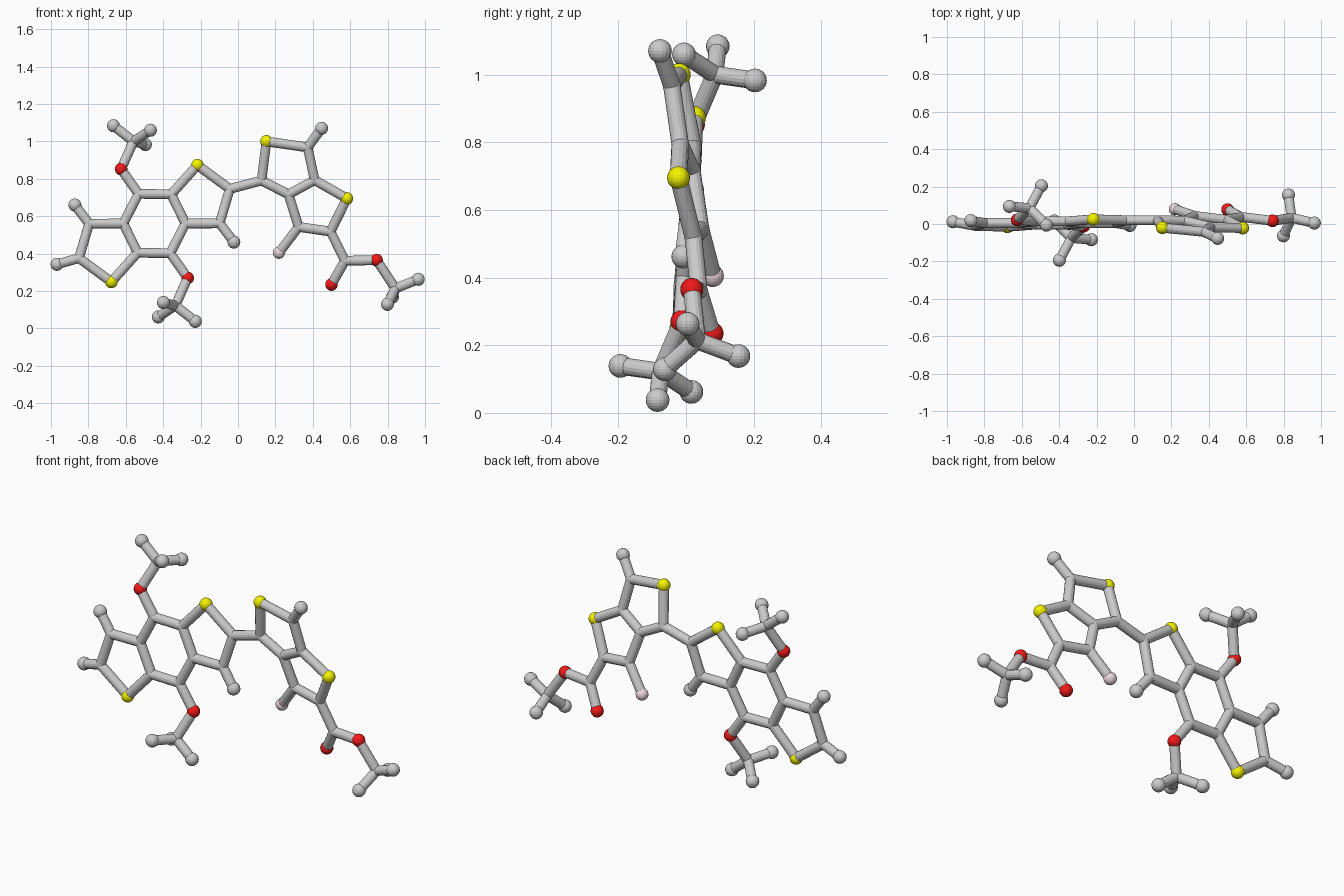
import bpy, bmesh
from mathutils import Vector, Matrix

if "Cube" in bpy.data.objects:
    bpy.data.objects.remove(bpy.data.objects["Cube"])

BOND_R, BALL_R = 0.026, 0.035

# Half of the fused three-ring core; the other half is its point reflection
half = {
    "S": (-.217, .025, .873), "Ca": (-.044, .02, .746), "Cb": (-.098, .005, .562),
    "Cc": (-.357, .014, .717), "Cd": (-.281, .005, .561), "Ce": (-.532, .014, .720),
    "Hb": (-.022, -.008, .462), "O": (-.625, .022, .852), "M": (-.559, .085, 1.0),
    "H1": (-.666, .094, 1.084), "H2": (-.468, -.006, 1.060), "H3": (-.495, .204, .983),
}
half_bonds = "S-Ca Ca-Cb Cb-Cd Cd-Cc Cc-S Cc-Ce Cb-Hb Ce-O O-M M-H1 M-H2 M-H3"

# Fused two-ring side with its ester tail
side = {
    "C1": (.126, .02, .791), "S1": (.152, -.02, 1.0), "C2": (.372, -.042, .968),
    "C3": (.410, -.017, .793), "S2": (.582, -.022, .695), "C4": (.495, .022, .518),
    "C5": (.324, .043, .543), "C6": (.270, .017, .717), "H2": (.447, -.077, 1.07),
    "F": (.219, .079, .405), "C7": (.572, .038, .362), "O1": (.500, .077, .235),
    "O2": (.741, .017, .365), "M": (.842, .033, .214), "Ha": (.964, .005, .263),
    "Hb": (.799, -.063, .129), "Hc": (.826, .155, .168),
}
side_bonds = ("C1-S1 S1-C2 C2-C3 C3-C6 C6-C1 C3-S2 S2-C4 C4-C5 C5-C6 C2-H2 C5-F "
              "C4-C7 C7-O1 C7-O2 O2-M M-Ha M-Hb M-Hc")

centre = Vector((-.447, .005, .561))
P = {"R" + k: Vector(v) for k, v in half.items()}
P.update({"L" + k: 2 * centre - Vector(v) for k, v in half.items()})
P.update({"E" + k: Vector(v) for k, v in side.items()})


def pairs(text, prefix):
    return [tuple(prefix + n for n in b.split("-")) for b in text.split()]


core = pairs(half_bonds, "R") + pairs(half_bonds, "L")
core += [("RCe", "LCd"), ("LCe", "RCd"), ("LCa", "LEnd")]
P["LEnd"] = Vector((-.968, .012, .343))


def add_ball(bm, p, r):
    bmesh.ops.create_uvsphere(bm, u_segments=18, v_segments=12, radius=r,
                              matrix=Matrix.Translation(p))


def add_tube(bm, a, b):
    d = b - a
    m = Matrix.Translation((a + b) / 2) @ d.to_track_quat('Z', 'Y').to_matrix().to_4x4()
    bmesh.ops.create_cone(bm, cap_ends=True, segments=16, radius1=BOND_R,
                          radius2=BOND_R, depth=d.length, matrix=m)


def finish(bm, name, colour=None):
    me = bpy.data.meshes.new(name)
    bm.to_mesh(me)
    bm.free()
    ob = bpy.data.objects.new(name, me)
    bpy.context.collection.objects.link(ob)
    if colour:
        mat = bpy.data.materials.new(name + "_colour")
        mat.diffuse_color = colour
        mat.use_nodes = True
        mat.node_tree.nodes["Principled BSDF"].inputs["Base Color"].default_value = mat.diffuse_color
        me.materials.append(mat)


# Grey bonds, with joints rounded to the bond radius
for name, bonds in (("core_bonds", core), ("side_bonds", pairs(side_bonds, "E")),
                    ("linking_bond", [("RCa", "EC1")])):
    bm = bmesh.new()
    for a, b in bonds:
        add_tube(bm, P[a], P[b])
    for n in sorted({n for b in bonds for n in b if n[1] in "CM"}):
        add_ball(bm, P[n], BOND_R * 1.03)
    finish(bm, name)

# Balls grouped by kind of atom
kinds = (("hydrogen_balls", ("H", "LEnd"), BALL_R, None),
         ("sulfur_balls", ("S",), .034, (.9, .9, .0, 1)),
         ("oxygen_balls", ("O",), .034, (.9, .01, .01, 1)),
         ("fluorine_ball", ("F",), .033, (.85, .7, .74, 1)))
for name, keys, r, colour in kinds:
    bm = bmesh.new()
    for n, p in P.items():
        if n[1] in keys or n in keys:
            add_ball(bm, p, r)
    finish(bm, name, colour)
